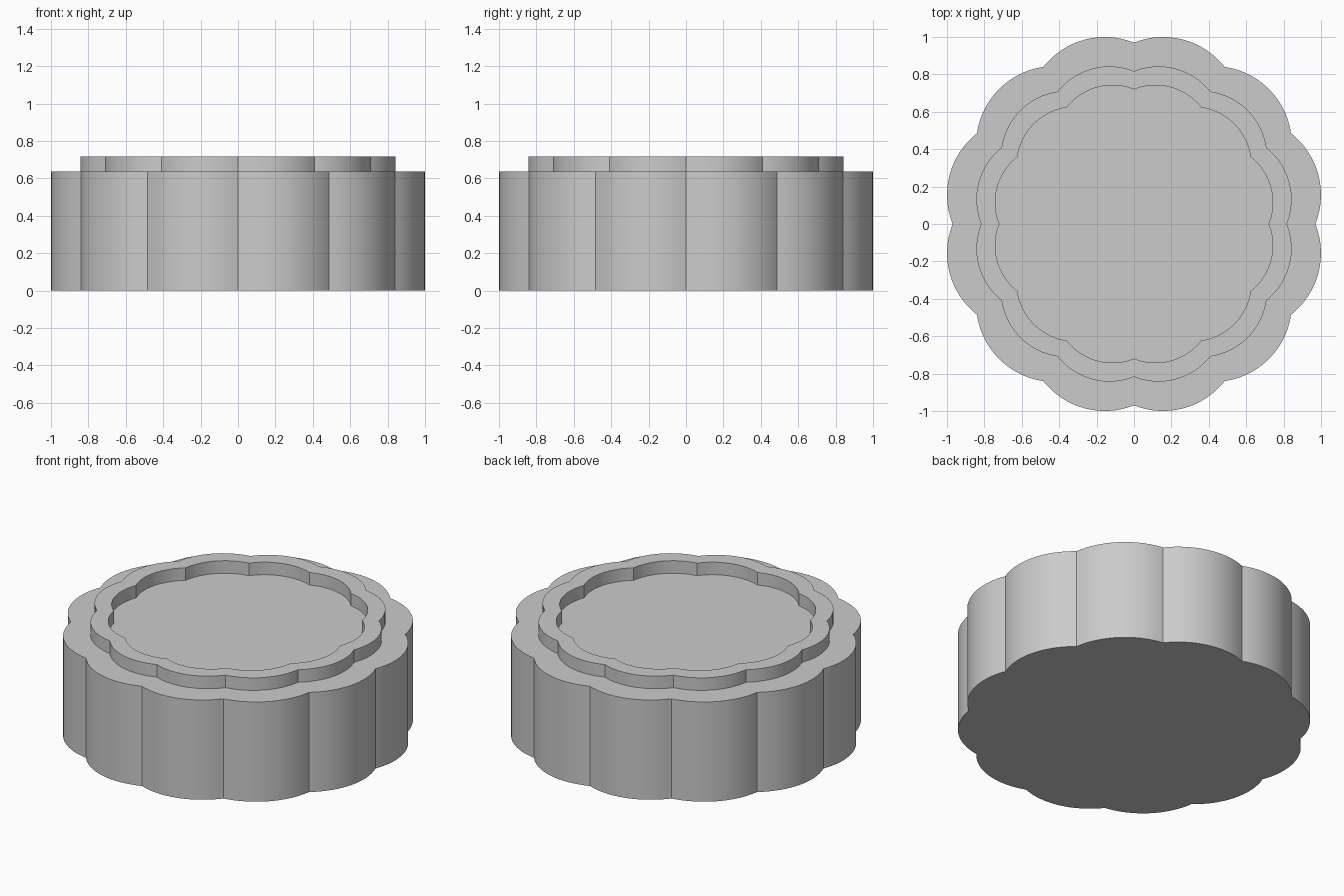
import bpy, bmesh
from math import sin, cos, pi, atan2

if "Cube" in bpy.data.objects:
    bpy.data.objects.remove(bpy.data.objects["Cube"])

LOBES, STEPS = 12, 16
CENTRE, RADIUS = 0.6, 0.42   # lobe circle: distance from the axis, and radius
CUSP = 0.971                 # distance of the notches from the axis


def outline(bm, scale, z):
    """One scalloped loop of arcs meeting at sharp notches."""
    half = pi / LOBES
    sweep = atan2(CUSP * sin(half), CUSP * cos(half) - CENTRE)
    verts = []
    for lobe in range(LOBES):
        mid = (2 * lobe + 1) * half
        for i in range(STEPS):
            a = mid - sweep + 2 * sweep * i / STEPS
            x = CENTRE * cos(mid) + RADIUS * cos(a)
            y = CENTRE * sin(mid) + RADIUS * sin(a)
            verts.append(bm.verts.new((x * scale, y * scale, z)))
    return verts


# Grey finish
grey = bpy.data.materials.new("plain_grey")
grey.use_nodes = True
colour = (0.6, 0.6, 0.6, 1)
grey.diffuse_color = colour
grey.node_tree.nodes["Principled BSDF"].inputs["Base Color"].default_value = colour

# Body, shoulder, raised rim and recessed floor, as (scale, height) loops
SHOULDER, TOP = 0.636, 0.716
OUTER_RIM, INNER_RIM = 0.843, 0.742
profile = [(1, 0), (1, SHOULDER), (OUTER_RIM, SHOULDER), (OUTER_RIM, TOP),
           (INNER_RIM, TOP), (INNER_RIM, SHOULDER)]

bm = bmesh.new()
loops = [outline(bm, s, z) for s, z in profile]
for low, high in zip(loops, loops[1:]):
    for i in range(len(low)):
        j = (i + 1) % len(low)
        bm.faces.new((low[i], low[j], high[j], high[i]))
bm.faces.new(loops[0][::-1])
bm.faces.new(loops[-1])
bmesh.ops.recalc_face_normals(bm, faces=bm.faces[:])

mesh = bpy.data.meshes.new("scalloped_base")
bm.to_mesh(mesh)
bm.free()
mesh.materials.append(grey)
base = bpy.data.objects.new("scalloped_base", mesh)
bpy.context.collection.objects.link(base)

# Smooth lobes, sharp notches and rims
bpy.ops.object.select_all(action='DESELECT')
base.select_set(True)
bpy.context.view_layer.objects.active = base
bpy.ops.object.shade_smooth_by_angle(angle=pi / 6)
